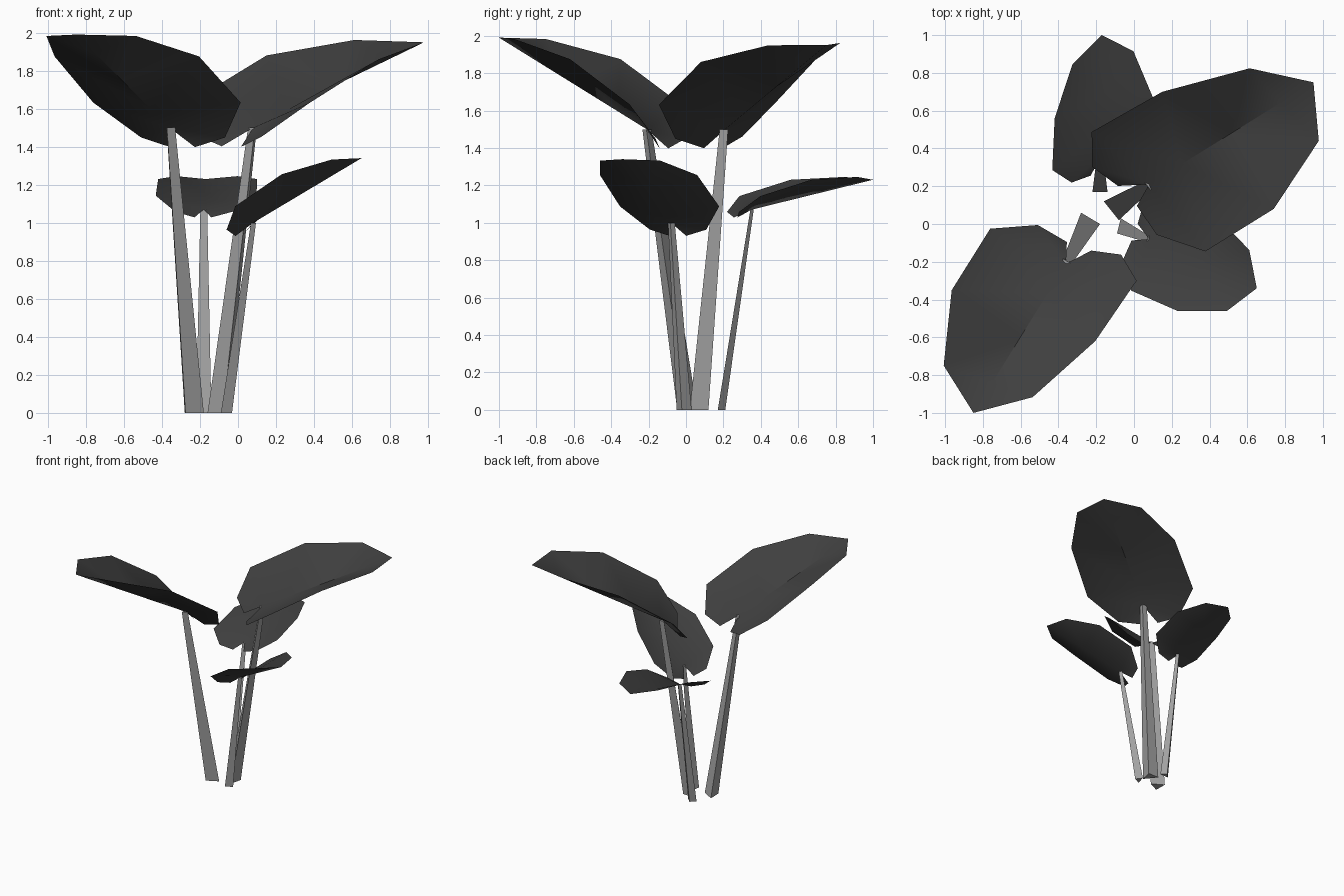
import bpy
import bmesh
from mathutils import Vector

cube = bpy.data.objects.get("Cube")
if cube:
    bpy.data.objects.remove(cube, do_unlink=True)


def make_material(name, color):
    mat = bpy.data.materials.new(name)
    mat.use_nodes = True
    mat.diffuse_color = color
    bsdf = next(n for n in mat.node_tree.nodes if n.type == 'BSDF_PRINCIPLED')
    bsdf.inputs["Base Color"].default_value = color
    return mat


leaf_mat = make_material("dark_leaf_grey", (0.05, 0.05, 0.05, 1))
stem_mat = make_material("light_stem_grey", (0.36, 0.36, 0.36, 1))


def finish(bm, name, mat, angle):
    mesh = bpy.data.meshes.new(name)
    bm.to_mesh(mesh)
    bm.free()
    mesh.materials.append(mat)
    obj = bpy.data.objects.new(name, mesh)
    bpy.context.collection.objects.link(obj)
    bpy.ops.object.select_all(action='DESELECT')
    obj.select_set(True)
    bpy.context.view_layer.objects.active = obj
    bpy.ops.object.shade_smooth_by_angle(angle=angle)
    return obj


# Half outline of a leaf: along the midrib, sideways, lift above the midrib
OUTLINE = [(-0.15, 0.17, -0.22), (-0.14, 0.58, 0.13), (0.06, 1.02, 0.79),
           (0.5, 1, 1), (0.86, 0.62, 0.47)]
RIB = [0, 0.2, 0.5, 0.8, 1]


def make_leaf(name, base, tip, side, lift):
    """Folded leaf blade, notched where it meets the stem."""
    base, tip, side, lift = map(Vector, (base, tip, side, lift))
    axis = tip - base
    bm = bmesh.new()
    rib = [bm.verts.new(base + axis * t) for t in RIB]
    for sign in (-1, 1):
        edge = [bm.verts.new(base + axis * a + side * s * sign + lift * h)
                for a, s, h in OUTLINE]
        bm.faces.new((rib[0], edge[0], edge[1]))
        for i in range(3):
            bm.faces.new((rib[i], edge[i + 1], edge[i + 2], rib[i + 1]))
        bm.faces.new((rib[3], edge[4], rib[4]))
    # The upper side of the blade faces the sky
    bm.normal_update()
    for face in bm.faces:
        if face.normal.z < 0:
            face.normal_flip()
    finish(bm, name, leaf_mat, 0.7)


def make_stem(name, corner_a, corner_b, top, depth):
    """Tapered three-sided stalk with its flat side facing the plant's middle."""
    a, b = Vector((*corner_a, 0)), Vector((*corner_b, 0))
    top = Vector(top)
    middle = (a + b) / 2
    out = (b - a).cross(Vector((0, 0, 1))).normalized()
    if out.dot(top - middle) < 0:
        out.negate()
    low = [a, b, middle + out * depth]
    center = sum(low, Vector()) / 3
    bm = bmesh.new()
    lower = [bm.verts.new(p) for p in low]
    upper = [bm.verts.new(top + (p - center) * 0.45) for p in low]
    bm.faces.new(lower)
    bm.faces.new(upper)
    for i in range(3):
        j = (i + 1) % 3
        bm.faces.new((lower[i], lower[j], upper[j], upper[i]))
    bmesh.ops.recalc_face_normals(bm, faces=bm.faces)
    finish(bm, name, stem_mat, 0.5)


# Each plant shoot: leaf base, leaf tip, side and lift vectors, stem foot corners, stem depth
shoots = {
    "front_right_large": ((-0.36, -0.21, 1.5), (-0.85, -1, 1.99),
                          (0.38, -0.135, 0), (0.02, 0.12, 0.13),
                          (-0.28, 0.06), (-0.18, 0), 0.09),
    "back_left_large": ((0.08, 0.21, 1.5), (0.95, 0.75, 1.95),
                        (0.295, -0.31, -0.01), (-0.07, -0.09, 0.145),
                        (-0.16, 0.12), (-0.08, 0.02), 0.08),
    "back_small": ((-0.18, 0.35, 1.07), (-0.17, 1, 1.23),
                   (0.26, 0.055, 0), (0.015, -0.06, 0.08),
                   (-0.22, 0.17), (-0.14, 0.17), 0.04),
    "front_left_small": ((0.08, -0.08, 1), (0.65, -0.34, 1.34),
                         (0.095, 0.26, 0), (-0.04, 0.01, 0.085),
                         (-0.07, 0.03), (-0.09, -0.05), 0.05),
}

for name, (base, tip, side, lift, foot_a, foot_b, depth) in shoots.items():
    make_leaf(name + "_leaf", base, tip, side, lift)
    make_stem(name + "_stem", foot_a, foot_b, base, depth)
